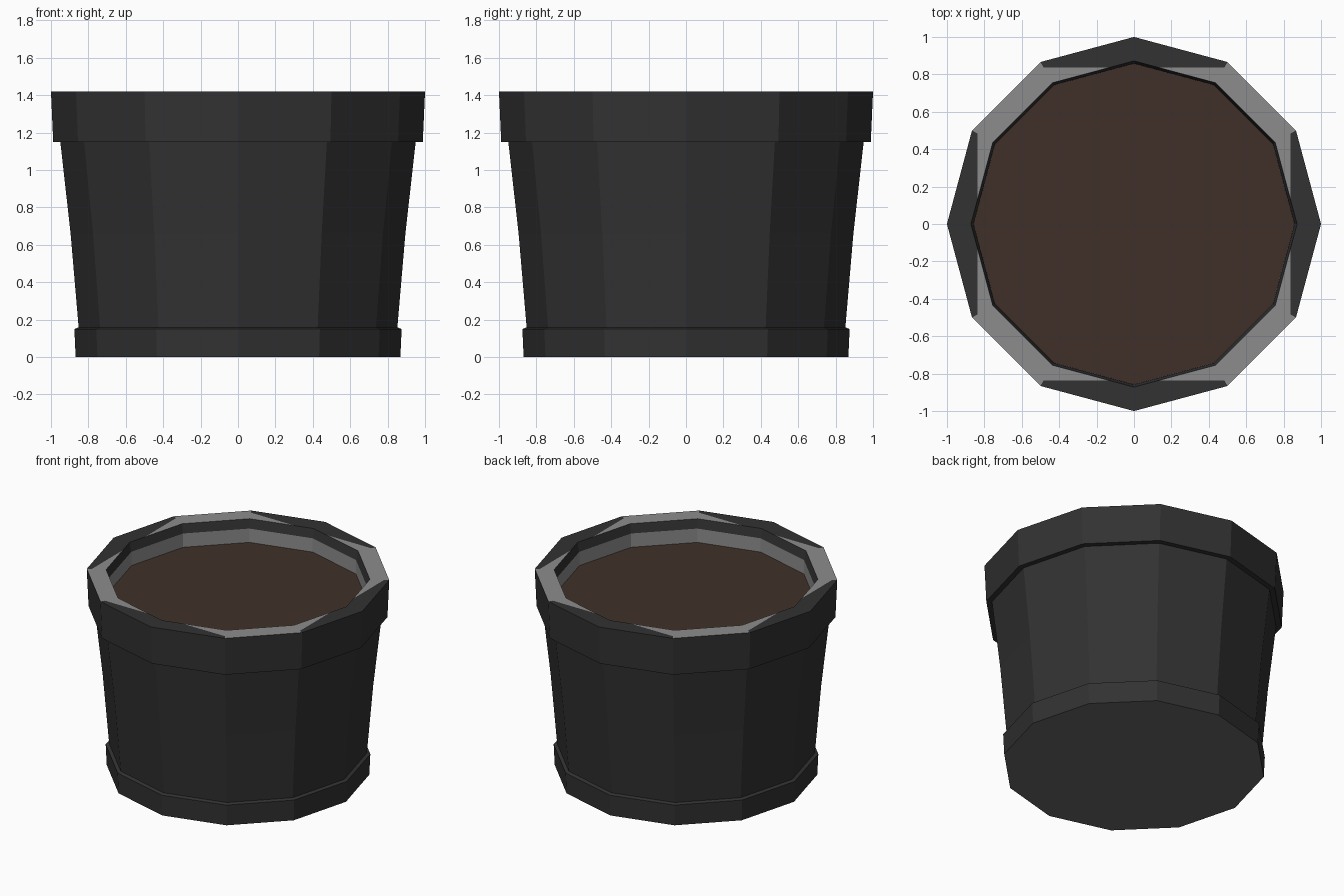
import bpy, bmesh, math
from mathutils import Vector

if "Cube" in bpy.data.objects:
    bpy.data.objects.remove(bpy.data.objects["Cube"])

SIDES = 12


def material(name, rgb):
    m = bpy.data.materials.new(name)
    m.diffuse_color = (*rgb, 1)
    m.use_nodes = True
    m.node_tree.nodes["Principled BSDF"].inputs["Base Color"].default_value = m.diffuse_color
    return m


dark = material("dark grey", (0.032, 0.032, 0.032))
light = material("worn light grey", (0.265, 0.265, 0.265))
mid = material("underside grey", (0.137, 0.137, 0.137))
brown = material("soil brown", (0.051, 0.030, 0.022))


def finish(bm, name, mats):
    me = bpy.data.meshes.new(name)
    bm.to_mesh(me)
    bm.free()
    ob = bpy.data.objects.new(name, me)
    for m in mats:
        me.materials.append(m)
    bpy.context.collection.objects.link(ob)
    return ob


def ring(bm, r, z):
    return [bm.verts.new((r * math.cos(2 * math.pi * i / SIDES),
                          r * math.sin(2 * math.pi * i / SIDES), z))
            for i in range(SIDES)]


# Pot: twelve-sided lathe of foot, tapered wall, rim and inside wall
profile = [(0.868, 0.0), (0.875, 0.15), (0.852, 0.158), (0.895, 0.66),
           (0.95, 1.15), (0.988, 1.15), (1.0, 1.42),
           (0.872, 1.42), (0.858, 1.355), (0.857, 1.24)]
bm = bmesh.new()
rings = [ring(bm, r, z) for r, z in profile]
bm.faces.new(rings[0][::-1])
for a, b in zip(rings, rings[1:]):
    for i in range(SIDES):
        j = (i + 1) % SIDES
        bm.faces.new((a[i], a[j], b[j], b[i]))
bm.normal_update()


def on_rim_top(f):
    return f.normal.z > 0.9 and f.calc_center_median().z > 1.4


def on_side_segment(f):
    # segments next to the x and y axes, not the diagonal ones
    c = f.calc_center_median()
    a = math.degrees(math.atan2(c.y, c.x)) % 90
    return a < 30 or a > 60


# Cut the rim top where the light patches meet the dark ones
for n in (Vector((1, 0, 0)), Vector((-1, 0, 0)), Vector((0, 1, 0)), Vector((0, -1, 0))):
    faces = [f for f in bm.faces if on_rim_top(f) and on_side_segment(f)
             and f.calc_center_median().dot(n) > 0.6]
    geom = faces + list({e for f in faces for e in f.edges}) + list({v for f in faces for v in f.verts})
    bmesh.ops.bisect_plane(bm, geom=geom, plane_co=n * 0.838, plane_no=n)
bm.normal_update()

# Light grey: diagonal rim segments, inner strips, lower inside wall; mid grey: underside
for f in bm.faces:
    c = f.calc_center_median()
    if on_rim_top(f):
        outer = max(abs(c.x), abs(c.y)) > 0.838
        f.material_index = 0 if on_side_segment(f) and outer else 1
    elif 1.24 < c.z < 1.35 and math.hypot(c.x, c.y) < 0.85:
        f.material_index = 1
    elif c.z < 0.001:
        f.material_index = 2
finish(bm, "pot", [dark, light, mid])

# Soil surface
bm = bmesh.new()
bm.faces.new(ring(bm, 0.857, 1.255))
finish(bm, "soil", [brown])
